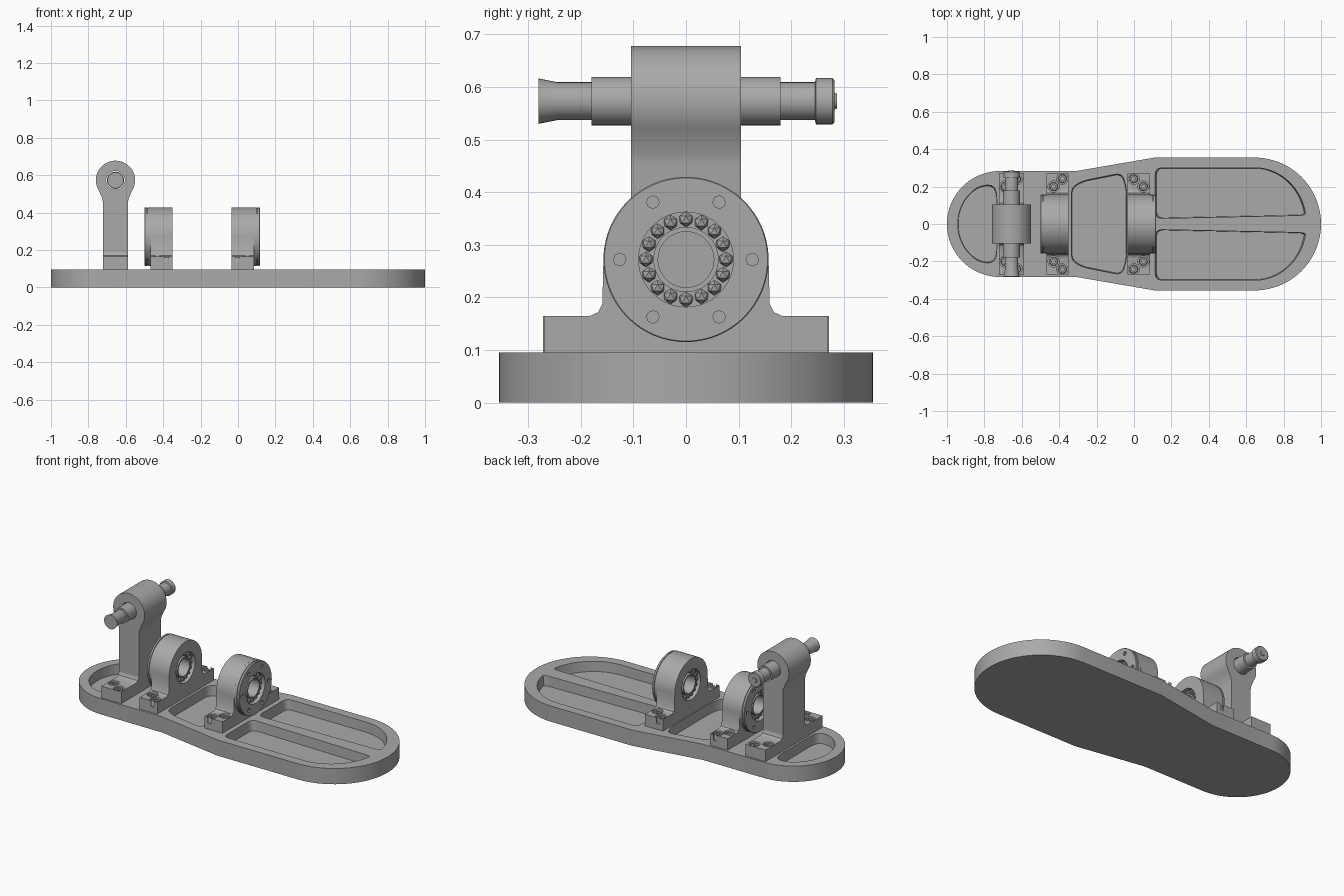
import bpy, bmesh
from math import sin, cos, pi, radians
from mathutils import Vector

cube = bpy.data.objects.get("Cube")
if cube:
    bpy.data.objects.remove(cube, do_unlink=True)

grey = bpy.data.materials.new("machined_grey")
grey.use_nodes = True
grey.diffuse_color = (0.4, 0.4, 0.4, 1)
grey.node_tree.nodes["Principled BSDF"].inputs["Base Color"].default_value = grey.diffuse_color

# Placing of (u, v, height) for an extrusion or lathe along each axis
PLACE = {"x": lambda u, v, h: (h, u, v),
         "y": lambda u, v, h: (u, h, v),
         "z": lambda u, v, h: (u, v, h)}


def finish(name, bm):
    bmesh.ops.recalc_face_normals(bm, faces=bm.faces)
    mesh = bpy.data.meshes.new(name)
    bm.to_mesh(mesh)
    bm.free()
    mesh.materials.append(grey)
    ob = bpy.data.objects.new(name, mesh)
    bpy.context.collection.objects.link(ob)
    return ob


def activate(ob):
    bpy.ops.object.select_all(action="DESELECT")
    ob.select_set(True)
    bpy.context.view_layer.objects.active = ob


def smooth(ob):
    activate(ob)
    bpy.ops.object.shade_smooth_by_angle(angle=radians(32))


def prism(name, pts, axis, lo, hi, taper=1.0):
    """Extrude an outline; taper shrinks the low end about its middle."""
    bm = bmesh.new()
    mid = [(min(p[i] for p in pts) + max(p[i] for p in pts)) / 2 for i in (0, 1)]
    low = [bm.verts.new(PLACE[axis](*[m + (c - m) * taper for c, m in zip(p, mid)], lo)) for p in pts]
    top = [bm.verts.new(PLACE[axis](*p, hi)) for p in pts]
    bm.faces.new(low)
    bm.faces.new(top)
    for i in range(len(pts)):
        j = (i + 1) % len(pts)
        bm.faces.new((low[i], low[j], top[j], top[i]))
    return finish(name, bm)


def lathe(name, profile, axis, centre, n=48, closed=False):
    """Revolve (radius, height) points; closed makes a ring, else ends are capped."""
    bm = bmesh.new()
    rings = [[bm.verts.new(PLACE[axis](centre[0] + r * cos(2 * pi * k / n),
                                       centre[1] + r * sin(2 * pi * k / n), h))
              for k in range(n)] for r, h in profile]
    pairs = list(zip(rings, rings[1:]))
    if closed:
        pairs.append((rings[-1], rings[0]))
    else:
        bm.faces.new(rings[0])
        bm.faces.new(rings[-1])
    for a, b in pairs:
        for k in range(n):
            m = (k + 1) % n
            bm.faces.new((a[k], a[m], b[m], b[k]))
    return finish(name, bm)


def rod(name, r, axis, centre, lo, hi, n=32):
    return lathe(name, [(r, lo), (r, hi)], axis, centre, n)


def cut(ob, cutter):
    mod = ob.modifiers.new("cut", "BOOLEAN")
    mod.operation, mod.solver, mod.object = "DIFFERENCE", "EXACT", cutter
    activate(ob)
    bpy.ops.object.modifier_apply(modifier=mod.name)
    bpy.data.objects.remove(cutter, do_unlink=True)


def arc(cx, cy, rx, ry, a, b, n):
    return [(cx + rx * cos(radians(a + (b - a) * i / n)),
             cy + ry * sin(radians(a + (b - a) * i / n))) for i in range(n + 1)]


def rounded(pts, r, n=5):
    """Round each corner of an outline with a short curve."""
    out = []
    for i, p in enumerate(pts):
        p, a, b = Vector(p), Vector(pts[i - 1]), Vector(pts[(i + 1) % len(pts)])
        s = p + (a - p).normalized() * min(r, (a - p).length * 0.45)
        e = p + (b - p).normalized() * min(r, (b - p).length * 0.45)
        for k in range(n + 1):
            t = k / n
            out.append(tuple(s * (1 - t) ** 2 + p * 2 * t * (1 - t) + e * t * t))
    return out


def mirror_v(pts):
    return pts + [(u, -v) for u, v in reversed(pts)]


def mirror_u(pts):
    return pts + [(-u, v) for u, v in reversed(pts)]


# Base plate with a wide end and a narrow end
PLATE, FLOOR, FOOT = 0.095, 0.035, 0.165
half = arc(0.645, 0, 0.355, 0.355, 2, 90, 22) + [(0.11, 0.355), (-0.31, 0.283)] \
    + arc(-0.717, 0, 0.283, 0.283, 90, 178, 20)
plate = prism("base_plate", mirror_v(half), "z", 0, PLATE)

# Pockets in the plate
centre_pocket = rounded(mirror_v([(-0.34, 0.2), (-0.28, 0.238), (-0.06, 0.282), (-0.035, 0.2)]), 0.04)
end_pocket = rounded(mirror_v([(-0.73, 0.19), (-0.77, 0.22), (-0.85, 0.2), (-0.92, 0.12), (-0.945, 0.04)]), 0.06)
pockets = [centre_pocket, end_pocket]
for s in (1, -1):
    side = [(0.1, 0.025)] + arc(0.65, 0, 0.285, 0.305, 8, 90, 14) + [(0.1, 0.305)]
    pockets.append([(u, v * s) for u, v in rounded(side, 0.04)])
for outline in pockets:
    cut(plate, prism("pocket_cutter", outline, "z", FLOOR, 0.2, 0.95))
smooth(plate)


def add_bolts(ob, name, spots):
    """Countersunk socket screws, mirrored across the centre line."""
    for x, y in spots:
        for s in (1, -1):
            cut(ob, rod("hole_cutter", 0.03, "z", (x, y * s), 0.13, 0.2, 20))
            bolt = lathe(name + "_bolt", [(0.023, 0.12), (0.023, 0.155), (0.02, 0.16),
                                          (0.011, 0.16), (0.011, 0.147)], "z", (x, y * s), 12)
            smooth(bolt)


# Two bearing housings facing opposite ways
AXLE = (0, 0.272)
R = 0.157


def bearing(name, x0, x1, out, spots):
    arch = mirror_u([(0.27, PLATE - 0.01), (0.27, FOOT), (0.182, FOOT), (0.167, 0.172), (0.159, 0.188)]
                    + arc(*AXLE, R, R, 0, 86, 20))
    block = prism(name + "_housing", arch, "x", x0, x1)
    cut(block, rod("bore_cutter", 0.09, "x", AXLE, x0 - 0.1, x1 + 0.1, 48))
    add_bolts(block, name, spots)
    smooth(block)
    # Flange cap with a thin groove
    face = x1 if out > 0 else x0
    steps = [(0.09, 0), (R, 0), (R, 0.016), (R - 0.005, 0.016), (R - 0.005, 0.02), (R, 0.02),
             (R, 0.03), (R - 0.002, 0.032), (0.09, 0.032)]
    cap = lathe(name + "_flange", [(r, face + out * h) for r, h in steps], "x", AXLE, 64, True)
    for k in range(6):
        a = k * pi / 3
        spot = (AXLE[0] + 0.126 * cos(a), AXLE[1] + 0.126 * sin(a))
        cut(cap, rod("screw_cutter", 0.012, "x", spot, face + out * 0.022, face + out * 0.1, 8))
    smooth(cap)
    # Inner race, cage and balls
    ends = (x0 + 0.01, x1 + 0.02) if out > 0 else (x0 - 0.02, x1 - 0.01)
    race = lathe(name + "_inner_race", [(0.053, ends[0]), (0.062, ends[0]), (0.062, ends[1]),
                                        (0.053, ends[1])], "x", AXLE, 48, True)
    smooth(race)
    cage = lathe(name + "_cage", [(0.06, ends[0] + 0.015), (0.092, ends[0] + 0.015),
                                  (0.092, ends[1] - 0.015), (0.06, ends[1] - 0.015)], "x", AXLE, 48, True)
    smooth(cage)
    bm = bmesh.new()
    for x in (ends[0] + 0.014, ends[1] - 0.014):
        for k in range(16):
            a = 2 * pi * k / 16
            ball = bmesh.ops.create_icosphere(bm, subdivisions=1, radius=0.0145)["verts"]
            bmesh.ops.translate(bm, verts=ball, vec=(x, 0.076 * cos(a), AXLE[1] + 0.076 * sin(a)))
    finish(name + "_balls", bm)


bearing("rear_bearing", -0.467, -0.35, -1, [(-0.43, 0.2), (-0.383, 0.242)])
bearing("front_bearing", -0.035, 0.085, 1, [(-0.002, 0.242), (0.05, 0.2)])

# Upright post with a round head
PX, PZ, HEAD = -0.655, 0.573, 0.105
neck = [(PX + 0.066, 0.12), (PX + 0.066, 0.45), (PX + 0.07, 0.475), (PX + 0.082, 0.502)]
right = neck + arc(PX, PZ, HEAD, HEAD, -34, 88, 22)
post = prism("post", right + [(2 * PX - u, v) for u, v in reversed(right)], "y", -HEAD, HEAD)
cut(post, rod("post_bore_cutter", 0.05, "y", (PX, PZ), -0.3, 0.3, 40))
smooth(post)

# Post foot, with a fillet up to the post
foot = prism("post_foot", mirror_u([(0.272, PLATE - 0.01), (0.272, FOOT), (0.125, FOOT),
                                    (0.112, 0.172), (0.105, 0.19)]), "x", PX - 0.066, PX + 0.066)
add_bolts(foot, "post", [(PX - 0.035, 0.2), (PX + 0.028, 0.24)])
smooth(foot)

# Cross pin: sleeves, thin shaft, flared end and capped end
sleeve = rod("pin_sleeve", 0.046, "y", (PX, PZ), -0.18, 0.18)
shaft = lathe("pin_shaft", [(0.043, -0.28), (0.036, -0.245), (0.036, 0.245), (0.044, 0.247),
                            (0.044, 0.278), (0.04, 0.282), (0.016, 0.282), (0.014, 0.287)], "y", (PX, PZ), 32)
for part in (sleeve, shaft):
    smooth(part)
